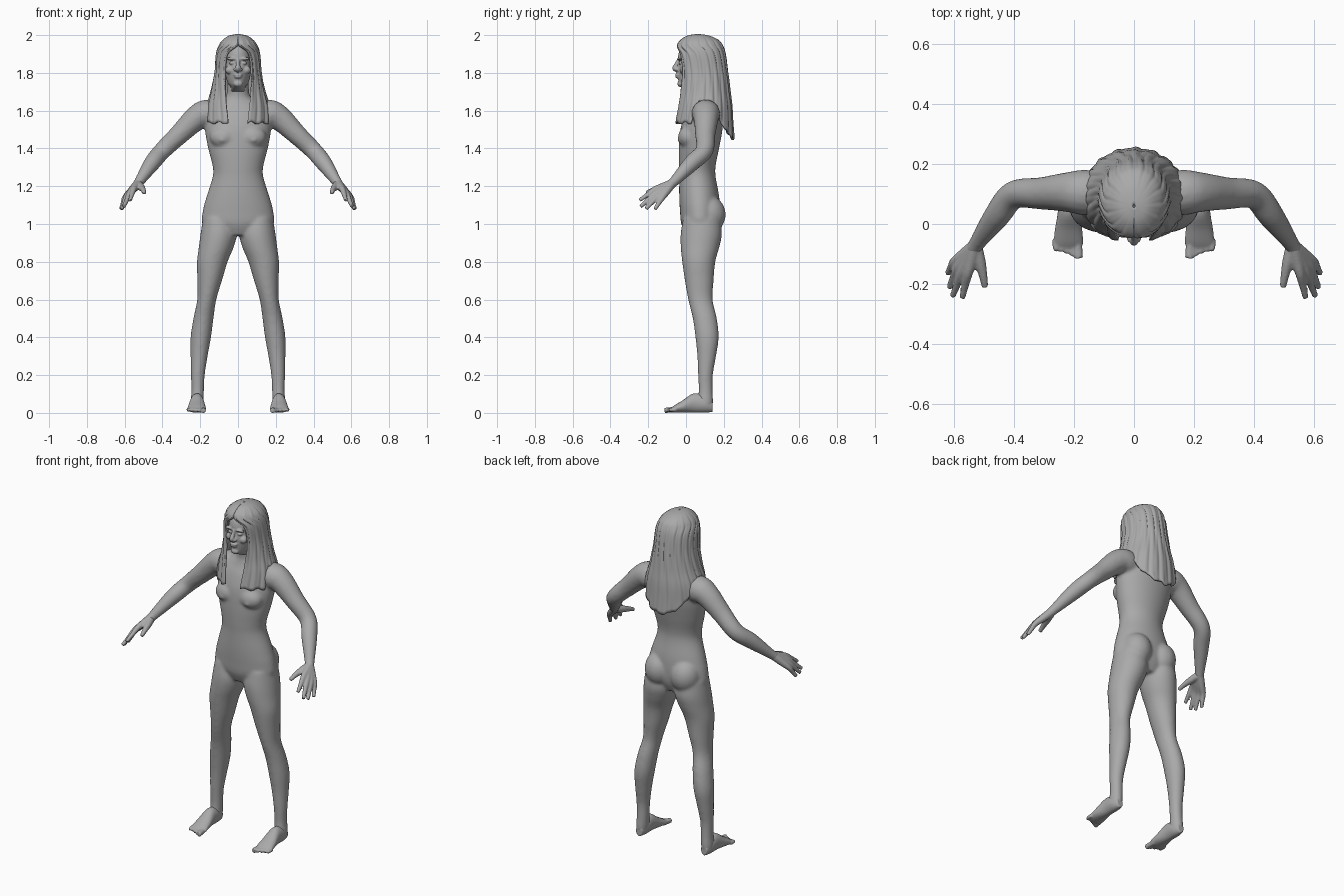
import bpy, bmesh, math
from mathutils import Vector, Matrix

default_cube = bpy.data.objects.get("Cube")
if default_cube:
    bpy.data.objects.remove(default_cube, do_unlink=True)

X, Y, Z = Vector((1, 0, 0)), Vector((0, 1, 0)), Vector((0, 0, 1))


def make_material(name, colour):
    material = bpy.data.materials.new(name)
    material.use_nodes = True
    material.diffuse_color = colour
    material.node_tree.nodes["Principled BSDF"].inputs["Base Color"].default_value = colour
    return material


clay = make_material("plain grey clay", (0.4, 0.4, 0.4, 1))


def spline(rows, steps=5):
    """Smooth rows of numbers with a Catmull-Rom curve."""
    rows = [Vector(row) for row in rows]
    result = []
    for i in range(len(rows) - 1):
        a, b, c = rows[max(i - 1, 0)], rows[i], rows[i + 1]
        d = rows[min(i + 2, len(rows) - 1)]
        for s in range(steps):
            t = s / steps
            result.append(b + (c - a) * (t / 2) + (a * 2 - b * 5 + c * 4 - d) * (t * t / 2)
                          + (b * 3 - a - c * 3 + d) * (t ** 3 / 2))
    return result + [rows[-1]]


def loft(bm, rows, axes=None, sides=24):
    """Closed skin over elliptical rings given as x, y, z, radius, radius."""
    path = spline(rows)
    rings = []
    for i, row in enumerate(path):
        centre = Vector(row[:3])
        if axes:
            u, v = axes
        else:
            ahead = path[min(i + 1, len(path) - 1)]
            behind = path[max(i - 1, 0)]
            along = (Vector(ahead[:3]) - Vector(behind[:3])).normalized()
            v = along.cross(Vector((1, 0, 0.3))).normalized()
            u = v.cross(along)
        ring = []
        for k in range(sides):
            angle = math.tau * k / sides
            ring.append(bm.verts.new(centre + u * row[3] * math.cos(angle)
                                     + v * row[4] * math.sin(angle)))
        rings.append(ring)
    faces = [bm.faces.new(rings[0]), bm.faces.new(rings[-1])]
    for low, high in zip(rings, rings[1:]):
        for k in range(sides):
            n = (k + 1) % sides
            faces.append(bm.faces.new((low[k], low[n], high[n], high[k])))
    bmesh.ops.recalc_face_normals(bm, faces=faces)


def limb(bm, rows):
    """Round tube through x, y, z, radius."""
    loft(bm, [(*row, row[3]) for row in rows], sides=16)


def stack(bm, rows):
    """Horizontal sections given as z, inner x, outer x, front y, back y."""
    loft(bm, [((a + b) / 2, (f + r) / 2, z, (b - a) / 2, (r - f) / 2)
              for z, a, b, f, r in rows], (X, Y), 40)


def core(bm, rows):
    """Centred horizontal sections given as z, half width, front y, back y."""
    stack(bm, [(z, -w, w, f, r) for z, w, f, r in rows])


def blob(bm, centre, radii):
    matrix = Matrix.Translation(centre) @ Matrix.Diagonal((*radii, 1))
    bmesh.ops.create_uvsphere(bm, u_segments=24, v_segments=16, radius=1, matrix=matrix)


def add_object(name, bm):
    mesh = bpy.data.meshes.new(name)
    bm.to_mesh(mesh)
    bm.free()
    mesh.materials.append(clay)
    obj = bpy.data.objects.new(name, mesh)
    bpy.context.collection.objects.link(obj)
    return obj


def sculpt(name, bm, voxel, passes):
    """Mirror, fuse and soften the overlapping forms."""
    obj = add_object(name, bm)
    mirror = obj.modifiers.new("mirror", "MIRROR")
    mirror.use_mirror_merge = False
    fuse = obj.modifiers.new("fuse", "REMESH")
    fuse.mode = "VOXEL"
    fuse.voxel_size = voxel
    fuse.use_smooth_shade = True
    soften = obj.modifiers.new("soften", "SMOOTH")
    soften.factor = 0.5
    soften.iterations = passes


# Body: torso and neck, arm and leg
body = bmesh.new()
core(body, [(.94, .1, .0, .15), (1, .185, -.025, .175), (1.07, .186, -.032, .18),
            (1.15, .165, -.036, .175), (1.25, .134, -.036, .157), (1.31, .135, -.038, .157),
            (1.4, .158, -.038, .175), (1.5, .175, -.03, .193), (1.58, .17, -.005, .195),
            (1.63, .13, .02, .185), (1.67, .07, .032, .155), (1.71, .058, .03, .14),
            (1.78, .055, .02, .14)])
limb(body, [(.06, .1, 1.57, .065), (.16, .105, 1.583, .076), (.22, .106, 1.56, .067),
            (.31, .102, 1.475, .054), (.4, .097, 1.388, .047), (.455, .03, 1.322, .044),
            (.52, -.06, 1.228, .028), (.54, -.09, 1.2, .026)])
stack(body, [(1.03, .02, .185, -.015, .18), (.95, .006, .198, -.028, .19),
             (.88, .022, .207, -.028, .177), (.8, .055, .217, -.02, .155),
             (.7, .085, .215, -.006, .146), (.6, .115, .216, .012, .141),
             (.5, .13, .236, .036, .163), (.4, .143, .251, .05, .173),
             (.3, .161, .251, .06, .159), (.2, .176, .249, .064, .142),
             (.12, .18, .247, .067, .141), (.06, .183, .25, .06, .144),
             (.025, .186, .248, .06, .14)])
blob(body, (.086, .12, 1.05), (.085, .09, .1))
blob(body, (.075, .012, 1.46), (.075, .054, .06))
blob(body, (.085, -.038, 1.445), (.012, .01, .012))
sculpt("body", body, 0.008, 8)

# Hands: each finger runs from the wrist so that the palm fills in
hand = bmesh.new()
wrist = Vector((.53, -.075, 1.213))
fingers = [((.553, -.165, 1.183), (.572, -.246, 1.125)),
           ((.574, -.162, 1.163), (.604, -.24, 1.092)),
           ((.589, -.148, 1.148), (.615, -.212, 1.08)),
           ((.598, -.126, 1.139), (.621, -.165, 1.078))]
for knuckle, tip in fingers:
    knuckle, tip = Vector(knuckle), Vector(tip)
    limb(hand, [(*wrist, .024), (*wrist.lerp(knuckle, .5), .021), (*knuckle, .016),
                (*knuckle.lerp(tip, .5), .0125), (*tip, .01)])
limb(hand, [(.526, -.08, 1.208, .022), (.512, -.13, 1.194, .019),
            (.502, -.175, 1.18, .014), (.496, -.21, 1.165, .011)])
sculpt("hands", hand, 0.005, 3)

# Feet: heel to ball, then five toes
foot = bmesh.new()
loft(foot, [(.217, .14, .034, .02, .03), (.217, .1, .046, .034, .045),
            (.217, .04, .052, .037, .051), (.218, -.02, .033, .046, .032),
            (.218, -.06, .021, .049, .02), (.219, -.08, .015, .044, .012)], (X, Z))
for i in range(5):
    x = .186 + .0185 * i
    radius = .0145 if i == 0 else .0105
    reach = -.114 + .008 * i
    limb(foot, [(x + .003, -.05, .018, radius), (x, -.08, .016, radius),
                (x - .002, reach, .013, radius)])
sculpt("feet", foot, 0.005, 3)

# Head and face
head = bmesh.new()
core(head, [(1.7, .045, .03, .13), (1.725, .038, -.028, .12), (1.745, .054, -.038, .15),
            (1.79, .067, -.044, .175), (1.83, .073, -.044, .185), (1.855, .075, -.039, .187),
            (1.89, .077, -.042, .19), (1.93, .069, -.028, .18), (1.965, .045, .01, .14),
            (1.975, .02, .04, .1)])
limb(head, [(0, -.038, 1.875, .008), (0, -.049, 1.85, .01), (0, -.059, 1.825, .014),
            (0, -.045, 1.813, .012)])
blob(head, (.014, -.049, 1.818), (.01, .012, .009))
blob(head, (.034, -.034, 1.875), (.03, .012, .008))
blob(head, (.032, -.03, 1.852), (.016, .01, .008))
blob(head, (.044, -.012, 1.815), (.024, .022, .022))
blob(head, (0, -.044, 1.791), (.025, .013, .007))
blob(head, (0, -.043, 1.779), (.021, .013, .008))
blob(head, (0, -.032, 1.742), (.024, .014, .016))
sculpt("head", head, 0.0045, 3)

# Hair sections: height, half width, front y, back y, half angle of the face opening
hair_rings = spline([(2, .003, .055, .065, 0), (1.992, .045, .01, .12, 0),
                     (1.97, .077, -.026, .168, 0), (1.945, .095, -.042, .188, .05),
                     (1.9, .11, -.045, .203, .55), (1.8, .118, -.04, .217, .64),
                     (1.7, .138, -.038, .228, .5), (1.62, .162, -.045, .238, .38),
                     (1.53, .172, -.057, .243, .3), (1.43, .175, -.06, .25, .3)], 6)


def hair_section(z):
    for top, low in zip(hair_rings, hair_rings[1:]):
        if z >= low[0]:
            return top.lerp(low, (top[0] - z) / max(top[0] - low[0], 1e-6))
    return hair_rings[-1]


def hem(u):
    """Long at the back, short over the shoulders, longer again in front."""
    a = abs(u)
    blend = min(max((a - .66) / .05, 0), 1)
    back = min(1.45 + .9 * a * a, 1.645)
    return back + (1.535 - back) * blend + .006 * math.sin(41 * u)


hair = bmesh.new()
columns, rows = 180, 44
grid = []
for i in range(columns + 1):
    u = 2 * i / columns - 1
    column = []
    for j in range(rows + 1):
        z = 2 - (2 - hem(u)) * (j / rows) ** 1.6
        _, width, front, back, opening = hair_section(z)
        angle = u * (math.pi - opening)
        lock = math.sin(52 * u + 2 * math.sin(9 * z)) + .5 * math.sin(97 * u)
        swell = 1 + .016 * lock * min(j / 12, 1)
        depth = (back - front) / 2
        column.append(hair.verts.new((width * swell * math.sin(angle),
                                      (front + back) / 2 + depth * swell * math.cos(angle), z)))
    grid.append(column)
for left, right in zip(grid, grid[1:]):
    for j in range(rows):
        hair.faces.new((left[j], right[j], right[j + 1], left[j + 1])).smooth = True
long_hair = add_object("long_hair", hair)
thickness = long_hair.modifiers.new("thickness", "SOLIDIFY")
thickness.thickness = 0.012
thickness.offset = 0
